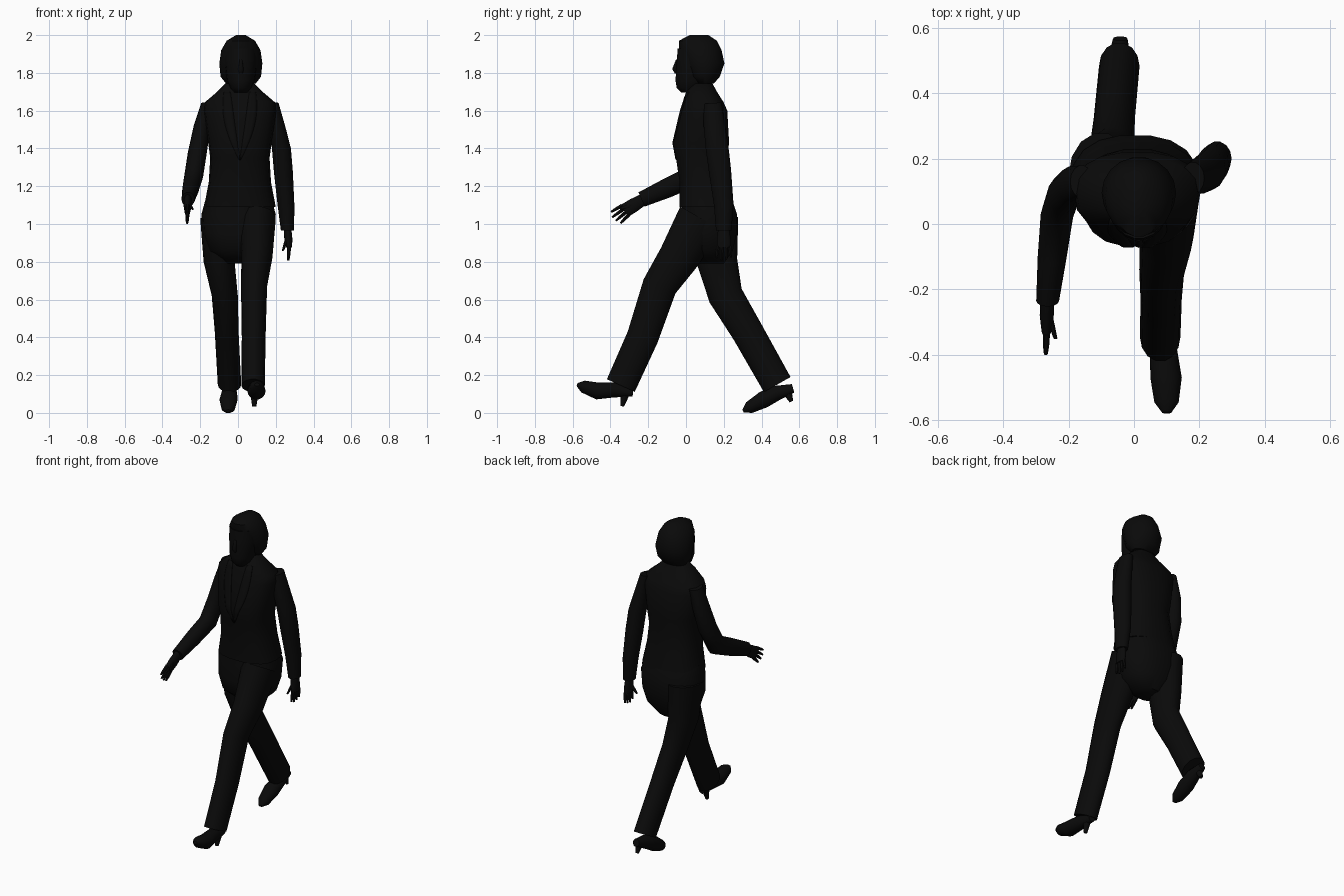
import bpy, bmesh
from math import sin, cos, pi, radians, copysign
from mathutils import Vector

default = bpy.data.objects.get("Cube")
if default:
    bpy.data.objects.remove(default, do_unlink=True)

# Single flat colour
black = bpy.data.materials.new("near_black")
black.use_nodes = True
black.diffuse_color = (.003, .003, .003, 1)
shader = next(node for node in black.node_tree.nodes if node.type == 'BSDF_PRINCIPLED')
shader.inputs["Base Color"].default_value = black.diffuse_color


def make_object(name, bm):
    """Turn a bmesh into a smooth shaded object with the flat colour."""
    bmesh.ops.recalc_face_normals(bm, faces=bm.faces)
    mesh = bpy.data.meshes.new(name)
    bm.to_mesh(mesh)
    bm.free()
    mesh.materials.append(black)
    obj = bpy.data.objects.new(name, mesh)
    bpy.context.collection.objects.link(obj)
    bpy.ops.object.select_all(action='DESELECT')
    obj.select_set(True)
    bpy.context.view_layer.objects.active = obj
    bpy.ops.object.shade_smooth_by_angle(angle=radians(50))
    return obj


def bridge(bm, low, high, closed):
    """Join two neighbouring rows of vertices with quads."""
    for i in range(len(low) if closed else len(low) - 1):
        j = (i + 1) % len(low)
        bm.faces.new((low[i], low[j], high[j], high[i]))


def skin(name, rings, sides, power=1):
    """Skin rings given as (centre, depth direction, half width, half depth)."""
    bm = bmesh.new()
    rows = []
    for centre, depth, half_width, half_depth in rings:
        row = []
        for i in range(sides):
            c, s = cos(2 * pi * i / sides), sin(2 * pi * i / sides)
            across = Vector((copysign(abs(c) ** power, c) * half_width, 0, 0))
            along = depth * copysign(abs(s) ** power, s) * half_depth
            row.append(bm.verts.new(centre + across + along))
        rows.append(row)
    for low, high in zip(rows, rows[1:]):
        bridge(bm, low, high, closed=True)
    bm.faces.new(rows[0])
    bm.faces.new(rows[-1])
    return make_object(name, bm)


def slices(name, rows, middle=.01, power=1):
    """Level rings given as (height, half width, front, back)."""
    rings = []
    for height, half_width, front, back in rows:
        centre = Vector((middle, (front + back) / 2, height))
        rings.append((centre, Vector((0, 1, 0)), half_width, (back - front) / 2))
    return skin(name, rings, 18, power)


def tube(name, path, start, end, bulge=0, sides=14):
    """Rings square to a path, blending (half width, half depth) along it."""
    path = [Vector(point) for point in path]
    last = len(path) - 1
    rings = []
    for i, point in enumerate(path):
        heading = path[min(i + 1, last)] - path[max(i - 1, 0)]
        depth = Vector((0, -heading.z, heading.y)).normalized()
        size = Vector(start).lerp(Vector(end), i / last)
        swell = bulge * sin(pi * i / last)
        rings.append((point, depth, size.x + swell, size.y + swell))
    return skin(name, rings, sides)


def hand(side, wrist, knuckles, fingertip, thumb_tip):
    """Palm, four fanned fingers and a thumb."""
    wrist, knuckles = Vector(wrist), Vector(knuckles)
    reach = Vector(fingertip) - knuckles
    tube(f"{side}_palm", [wrist, wrist.lerp(knuckles, .6), knuckles],
         (.02, .03), (.015, .038), .004)
    fan = Vector((0, -reach.z, reach.y)).normalized()
    for i, length in enumerate((.85, 1, .95, .8)):
        offset = fan * (i - 1.5) * .02
        base = knuckles + offset - reach * .1
        tip = base + reach * length + offset * .3
        tube(f"{side}_finger_{i + 1}", [base, base.lerp(tip, .6), tip],
             (.011, .011), (.006, .006), .001, sides=6)
    thumb_root = wrist.lerp(knuckles, .4)
    tube(f"{side}_thumb", [thumb_root, thumb_root.lerp(Vector(thumb_tip), .6), thumb_tip],
         (.012, .016), (.006, .006), sides=6)


def shoe(side, toe, ball, instep, back, heel_tip):
    """Pointed shoe from toe to back, with a slim heel below."""
    tube(f"{side}_shoe", [toe, Vector(toe).lerp(Vector(ball), .3), ball, instep, back],
         (.014, .008), (.022, .024), .03)
    top = Vector(instep).lerp(Vector(back), .6)
    tube(f"{side}_shoe_heel", [top, heel_tip], (.024, .028), (.011, .01), sides=8)


def sleeve(side, path):
    tube(f"{side}_sleeve", path, (.035, .05), (.035, .042), .016)


def trouser_leg(side, path):
    tube(f"{side}_trouser_leg", path, (.1, .13), (.062, .083), -.012)


# Jacket body
jacket = slices("jacket", [
    (1.09, .19, -.035, .255),
    (1.22, .165, -.035, .235),
    (1.35, .157, -.055, .22),
    (1.43, .168, -.07, .23),
    (1.6, .193, -.03, .22),
    (1.645, .185, -.015, .2),
    (1.7, .12, 0, .165),
    (1.745, .075, .03, .14)], power=.8)

# Jacket lapels, wrapped onto the chest
for side, sign in (("left", 1), ("right", -1)):
    bm = bmesh.new()
    rows = []
    for i in range(13):
        t = i / 12
        inner = .01 + sign * .05 * t
        width = sign * .055 * sin(pi * (.03 + .75 * t))
        rows.append([bm.verts.new((inner + width * k / 3, -.2, 1.34 + .36 * t))
                     for k in range(4)])
    for low, high in zip(rows, rows[1:]):
        bridge(bm, low, high, closed=False)
    lapel = make_object(f"{side}_lapel", bm)
    wrap = lapel.modifiers.new("wrap", 'SHRINKWRAP')
    wrap.target = jacket
    wrap.wrap_method = 'PROJECT'
    wrap.use_project_y = True
    wrap.use_positive_direction = True
    wrap.use_negative_direction = False
    wrap.offset = .004
    lapel.modifiers.new("thickness", 'SOLIDIFY').thickness = .006

# Neck, face, nose and hair
slices("neck", [(1.66, .055, .02, .14), (1.8, .05, .02, .14)])
slices("face", [
    (1.695, .035, -.025, .05),
    (1.72, .055, -.05, .09),
    (1.76, .073, -.057, .12),
    (1.87, .088, -.05, .14),
    (1.93, .085, -.045, .14)], middle=.015)
tube("nose", [(.015, -.045, 1.87), (.015, -.06, 1.82), (.015, -.05, 1.8)],
     (.008, .008), (.012, .01), .004, sides=8)
slices("hair", [
    (1.745, .08, .05, .15),
    (1.78, .107, .015, .18),
    (1.85, .114, -.015, .205),
    (1.92, .104, -.038, .19),
    (1.97, .075, -.04, .165),
    (2, .025, .02, .12)], middle=.015)

# Trouser seat
slices("trouser_seat", [
    (.79, .08, .06, .2),
    (.86, .16, -.02, .25),
    (.95, .19, -.035, .27),
    (1.05, .197, -.025, .273),
    (1.13, .175, -.02, .245)], middle=.003, power=.85)

# Trouser legs, left striding forward and right trailing
trouser_leg("left", [(.1, .08, 1.03), (.1, -.04, .82), (.085, -.14, .67),
                     (.083, -.23, .4), (.08, -.345, .145)])
trouser_leg("right", [(-.1, .15, 1.03), (-.1, .165, .8), (-.07, .21, .62),
                      (-.06, .325, .43), (-.045, .483, .15)])

# Heeled shoes
shoe("left", (.1, -.577, .15), (.098, -.47, .116), (.09, -.38, .122),
     (.085, -.28, .11), (.086, -.338, .035))
shoe("right", (-.052, .302, .01), (-.05, .41, .07), (-.046, .48, .105),
     (-.042, .567, .13), (-.042, .558, .06))

# Right arm swinging forward
sleeve("right", [(-.16, .13, 1.64), (-.19, .12, 1.52), (-.215, .09, 1.38),
                 (-.235, .03, 1.25), (-.25, -.1, 1.19), (-.264, -.235, 1.13)])
hand("right", (-.265, -.21, 1.14), (-.268, -.325, 1.07),
     (-.27, -.39, 1.02), (-.24, -.35, 1.08))

# Left arm hanging slightly back
sleeve("left", [(.18, .14, 1.64), (.205, .15, 1.52), (.23, .165, 1.4),
                (.24, .18, 1.28), (.254, .2, 1.1), (.262, .2, .965)])
hand("left", (.262, .2, .98), (.27, .2, .875), (.266, .2, .8), (.238, .16, .86))
